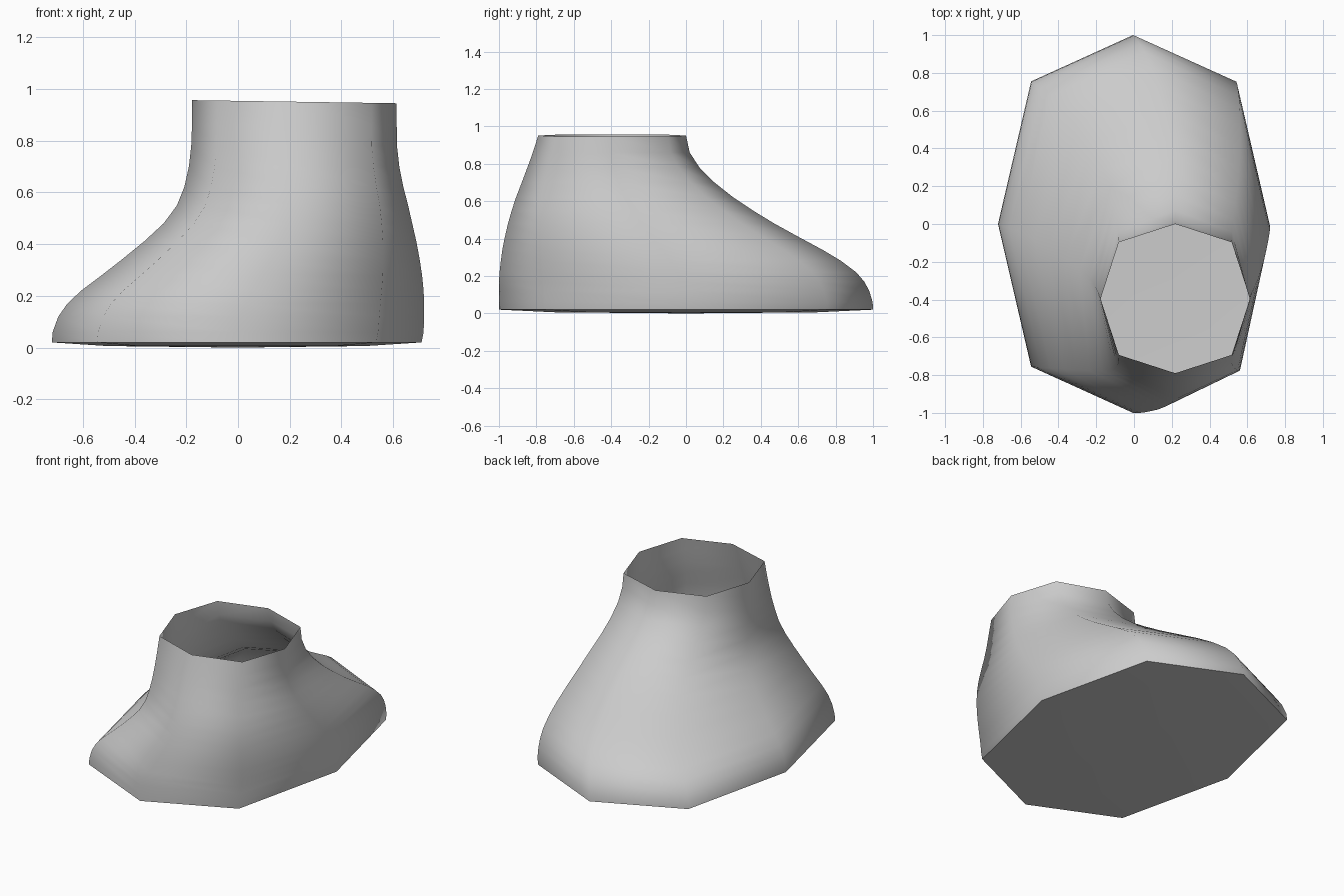
import bpy, bmesh, math

if "Cube" in bpy.data.objects:
    bpy.data.objects.remove(bpy.data.objects["Cube"])

# Cross-section: eight-sided ring, diagonal corners pushed out slightly
K = 0.755
OCTAGON = [(0, 1), (K, K), (1, 0), (K, -K), (0, -1), (-K, -K), (-1, 0), (-K, K)]

# Silhouette stations: height, left x, right x, back y, front y
STATIONS = [
    (0.02, -0.72, 0.71, -1.00, 1.00),
    (0.06, -0.717, 0.718, -1.00, 0.998),
    (0.12, -0.695, 0.72, -1.00, 0.98),
    (0.17, -0.66, 0.72, -1.00, 0.953),
    (0.22, -0.607, 0.718, -0.997, 0.91),
    (0.28, -0.527, 0.712, -0.99, 0.83),
    (0.34, -0.45, 0.703, -0.982, 0.73),
    (0.41, -0.364, 0.69, -0.968, 0.60),
    (0.48, -0.288, 0.674, -0.952, 0.473),
    (0.55, -0.236, 0.658, -0.932, 0.358),
    (0.62, -0.208, 0.64, -0.909, 0.253),
    (0.70, -0.19, 0.624, -0.878, 0.152),
    (0.78, -0.181, 0.615, -0.848, 0.072),
    (0.86, -0.178, 0.614, -0.819, 0.02),
    (0.951, -0.177, 0.614, -0.79, 0.00),
]

bm = bmesh.new()


def ring(z, x0, x1, y0, y1, scale=1.0, tilt=0.0):
    cx, cy = (x0 + x1) / 2, (y0 + y1) / 2
    rx, ry = (x1 - x0) / 2 * scale, (y1 - y0) / 2 * scale
    return [bm.verts.new((cx + rx * u, cy + ry * v, z - tilt * u)) for u, v in OCTAGON]


def bridge(a, b):
    for i in range(8):
        j = (i + 1) % 8
        bm.faces.new((a[i], a[j], b[j], b[i]))


# Side wall, open at the ankle with a slightly tilted rim
rings = [ring(*s, tilt=0.006 if s is STATIONS[-1] else 0) for s in STATIONS]
for a, b in zip(rings, rings[1:]):
    bridge(a, b)

# Shallow domed sole
sole = ring(0.006, *STATIONS[0][1:], scale=0.7)
bridge(sole, rings[0])
centre = bm.verts.new((0, 0, 0))
for i in range(8):
    bm.faces.new((centre, sole[(i + 1) % 8], sole[i]))

bmesh.ops.recalc_face_normals(bm, faces=bm.faces[:])
if sum(f.normal.z for f in bm.faces if centre in f.verts) > 0:
    bmesh.ops.reverse_faces(bm, faces=bm.faces[:])

mesh = bpy.data.meshes.new("boot_shell")
bm.to_mesh(mesh)
bm.free()
boot = bpy.data.objects.new("boot_shell", mesh)
bpy.context.collection.objects.link(boot)
bpy.context.view_layer.objects.active = boot
boot.select_set(True)
bpy.ops.object.shade_smooth_by_angle(angle=math.radians(62))
